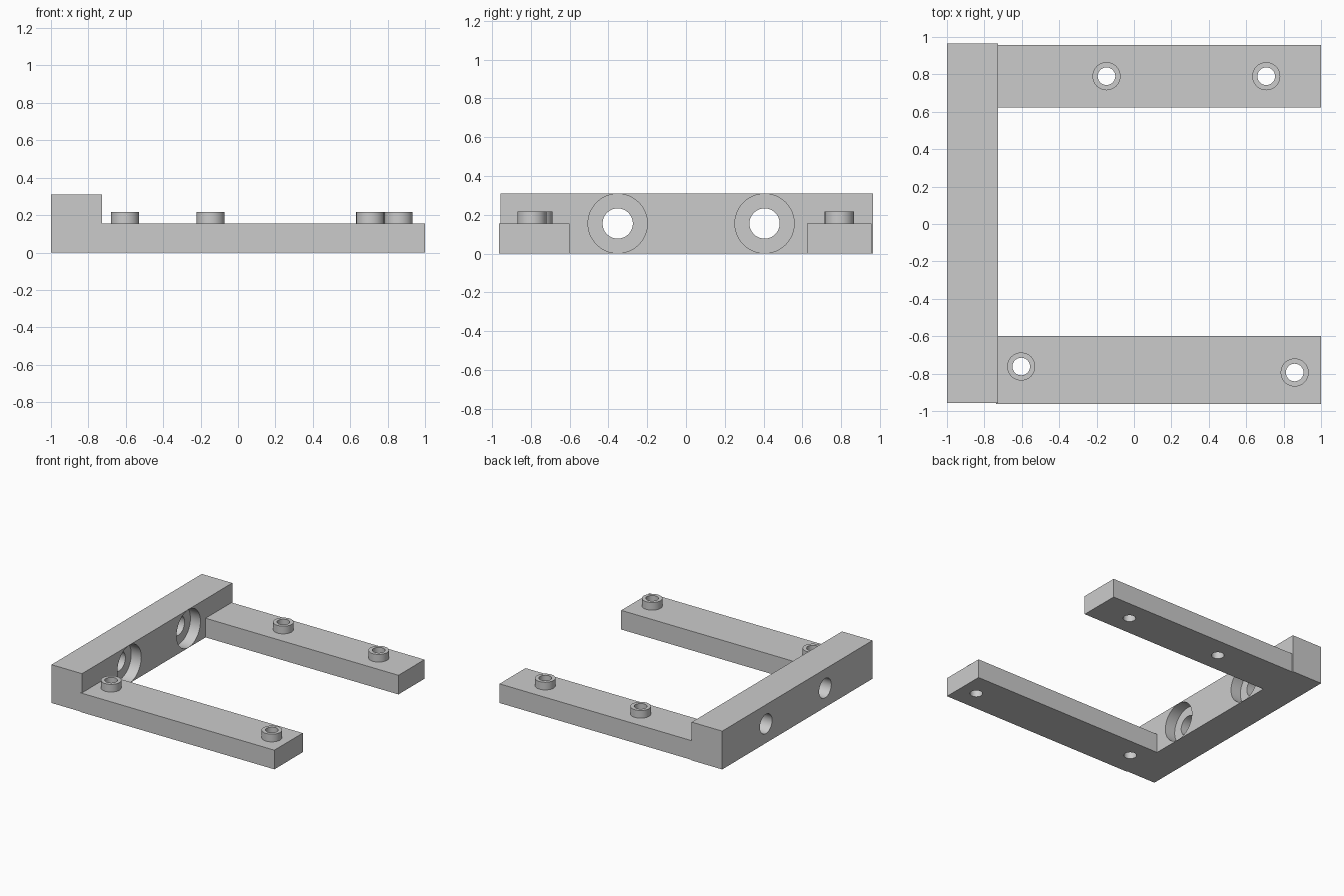
import bpy
import math

default = bpy.data.objects.get("Cube")
if default:
    bpy.data.objects.remove(default, do_unlink=True)

grey = bpy.data.materials.new("plain_grey")
grey.use_nodes = True
colour = (0.6, 0.6, 0.6, 1)
grey.diffuse_color = colour
grey.node_tree.nodes["Principled BSDF"].inputs["Base Color"].default_value = colour


def block(name, low, high):
    """Box between two opposite corners."""
    centre = [(a + b) / 2 for a, b in zip(low, high)]
    bpy.ops.mesh.primitive_cube_add(size=1, location=centre)
    obj = bpy.context.object
    obj.name = name
    obj.scale = [b - a for a, b in zip(low, high)]
    bpy.ops.object.transform_apply(location=True, rotation=True, scale=True)
    obj.data.materials.append(grey)
    return obj


def cylinder(centre, radius, depth, along_x=False):
    """Round tool along z, or along x."""
    turn = (0, math.pi / 2, 0) if along_x else (0, 0, 0)
    bpy.ops.mesh.primitive_cylinder_add(vertices=48, radius=radius, depth=depth,
                                        location=centre, rotation=turn)
    obj = bpy.context.object
    obj.hide_render = True
    obj.data.materials.append(grey)
    return obj


def combine(target, tool, operation):
    """Apply a boolean and discard the tool."""
    mod = target.modifiers.new("combine", "BOOLEAN")
    mod.operation = operation
    mod.solver = "EXACT"
    mod.object = tool
    bpy.context.view_layer.objects.active = target
    bpy.ops.object.modifier_apply(modifier=mod.name)
    bpy.data.objects.remove(tool, do_unlink=True)


def smooth(obj):
    bpy.ops.object.select_all(action="DESELECT")
    obj.select_set(True)
    bpy.context.view_layer.objects.active = obj
    bpy.ops.object.shade_smooth_by_angle(angle=math.radians(30))


# Tall cross beam with two counterbored holes opening towards the arms
beam_face = -0.727
beam = block("cross_beam", (-1, -0.957, 0), (beam_face, 0.965, 0.31))
for y in (-0.352, 0.405):
    combine(beam, cylinder((beam_face, y, 0.155), 0.153, 0.18, True), "DIFFERENCE")
    combine(beam, cylinder((-0.9, y, 0.155), 0.078, 0.5, True), "DIFFERENCE")
smooth(beam)

# Two low arms, each with a pair of drilled round bosses
arm_top, boss_top = 0.155, 0.217
arms = {
    "right_arm": (-0.963, -0.6, ((-0.603, -0.762), (0.859, -0.794))),
    "left_arm": (0.624, 0.957, ((-0.147, 0.79), (0.707, 0.79))),
}
for name, (y_low, y_high, bosses) in arms.items():
    arm = block(name, (-0.737, y_low, 0), (1, y_high, arm_top))
    for x, y in bosses:
        height = boss_top - 0.05
        combine(arm, cylinder((x, y, 0.05 + height / 2), 0.075, height), "UNION")
        combine(arm, cylinder((x, y, 0.1), 0.047, 0.5), "DIFFERENCE")
    smooth(arm)
